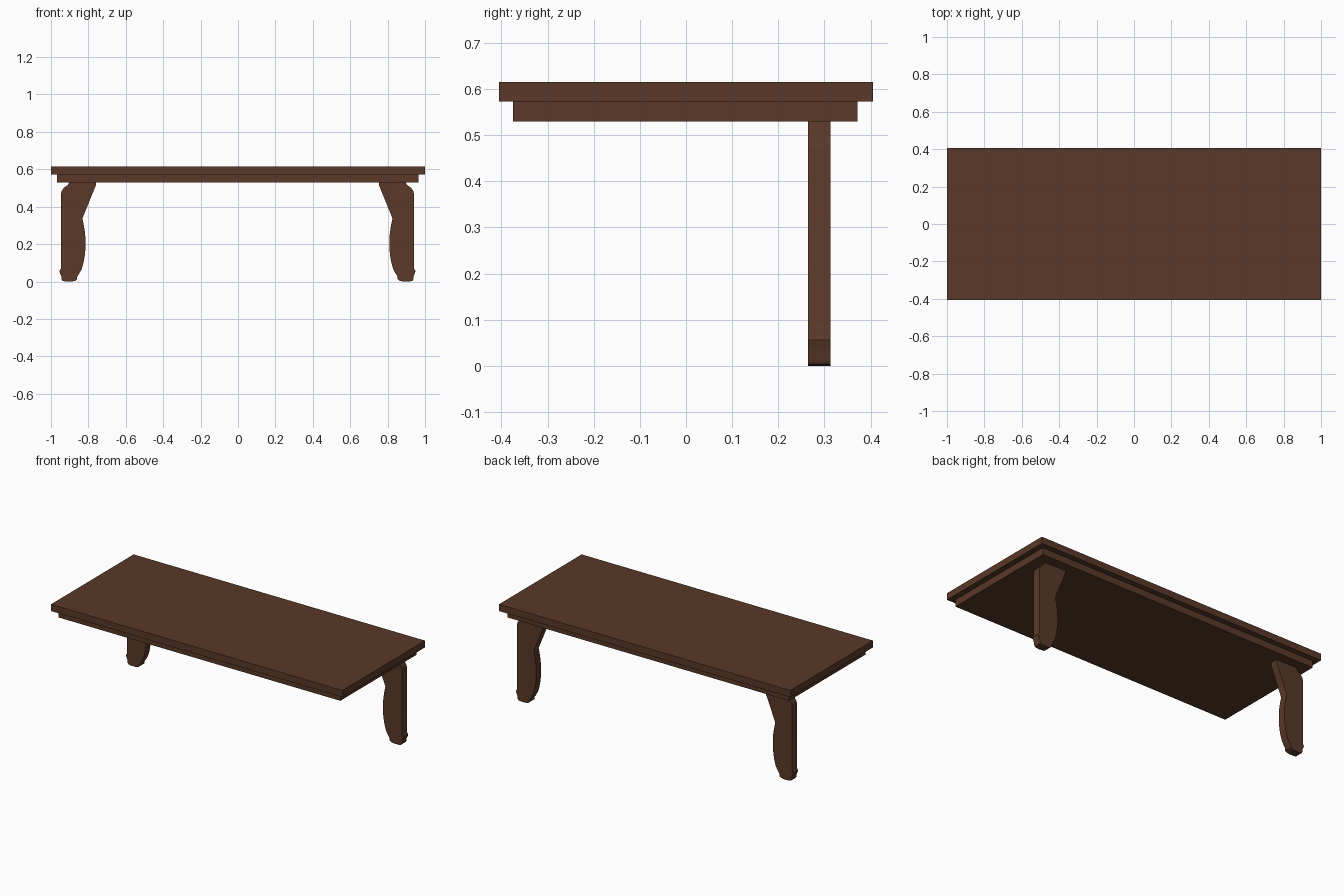
import bpy, bmesh

if "Cube" in bpy.data.objects:
    bpy.data.objects.remove(bpy.data.objects["Cube"])

wood = bpy.data.materials.new("dark brown wood")
wood.diffuse_color = (0.1, 0.04, 0.021, 1)
wood.use_nodes = True
wood.node_tree.nodes["Principled BSDF"].inputs["Base Color"].default_value = wood.diffuse_color


def finish(name, bm):
    bmesh.ops.recalc_face_normals(bm, faces=bm.faces)
    me = bpy.data.meshes.new(name)
    bm.to_mesh(me)
    bm.free()
    me.materials.append(wood)
    ob = bpy.data.objects.new(name, me)
    bpy.context.collection.objects.link(ob)
    return ob


def board(name, lo, hi):
    bm = bmesh.new()
    bmesh.ops.create_cube(bm, size=1)
    for v in bm.verts:
        v.co = [(a + b) / 2 + c * (b - a) for a, b, c in zip(lo, hi, v.co)]
    return finish(name, bm)


# Two stacked slabs
board("table_top", (-1, -0.405, 0.573), (1, 0.405, 0.615))
board("under_board", (-0.968, -0.375, 0.53), (0.965, 0.372, 0.573))

# Scrolled leg outline in x, z (right leg)
outline = [
    (0.757, 0.532), (0.757, 0.515), (0.764, 0.496), (0.779, 0.46), (0.829, 0.337),
    (0.821, 0.30), (0.815, 0.26), (0.812, 0.22), (0.812, 0.18), (0.816, 0.14),
    (0.823, 0.10), (0.833, 0.066), (0.846, 0.042), (0.857, 0.026), (0.857, 0.012),
    (0.868, 0.003), (0.89, 0), (0.92, 0), (0.936, 0.004), (0.941, 0.014), (0.941, 0.026),
    (0.949, 0.045), (0.952, 0.056), (0.944, 0.068), (0.944, 0.47), (0.939, 0.486),
    (0.927, 0.502), (0.91, 0.514), (0.903, 0.522), (0.901, 0.532),
]

# Only the rear pair of legs exists
for name, s in (("right_leg", 1), ("left_leg", -1)):
    bm = bmesh.new()
    face = bm.faces.new([bm.verts.new((s * x - 0.003, 0.265, z)) for x, z in outline])
    ext = bmesh.ops.extrude_face_region(bm, geom=[face])
    for v in ext["geom"]:
        if isinstance(v, bmesh.types.BMVert):
            v.co.y = 0.313
    if not any(len(f.verts) == len(outline) and f.calc_center_median().y < 0.27 for f in bm.faces):
        bm.faces.new([v for v in bm.verts if v.co.y < 0.27])
    leg = finish(name, bm)
    bpy.ops.object.select_all(action='DESELECT')
    leg.select_set(True)
    bpy.context.view_layer.objects.active = leg
    bpy.ops.object.shade_smooth_by_angle(angle=0.6)
